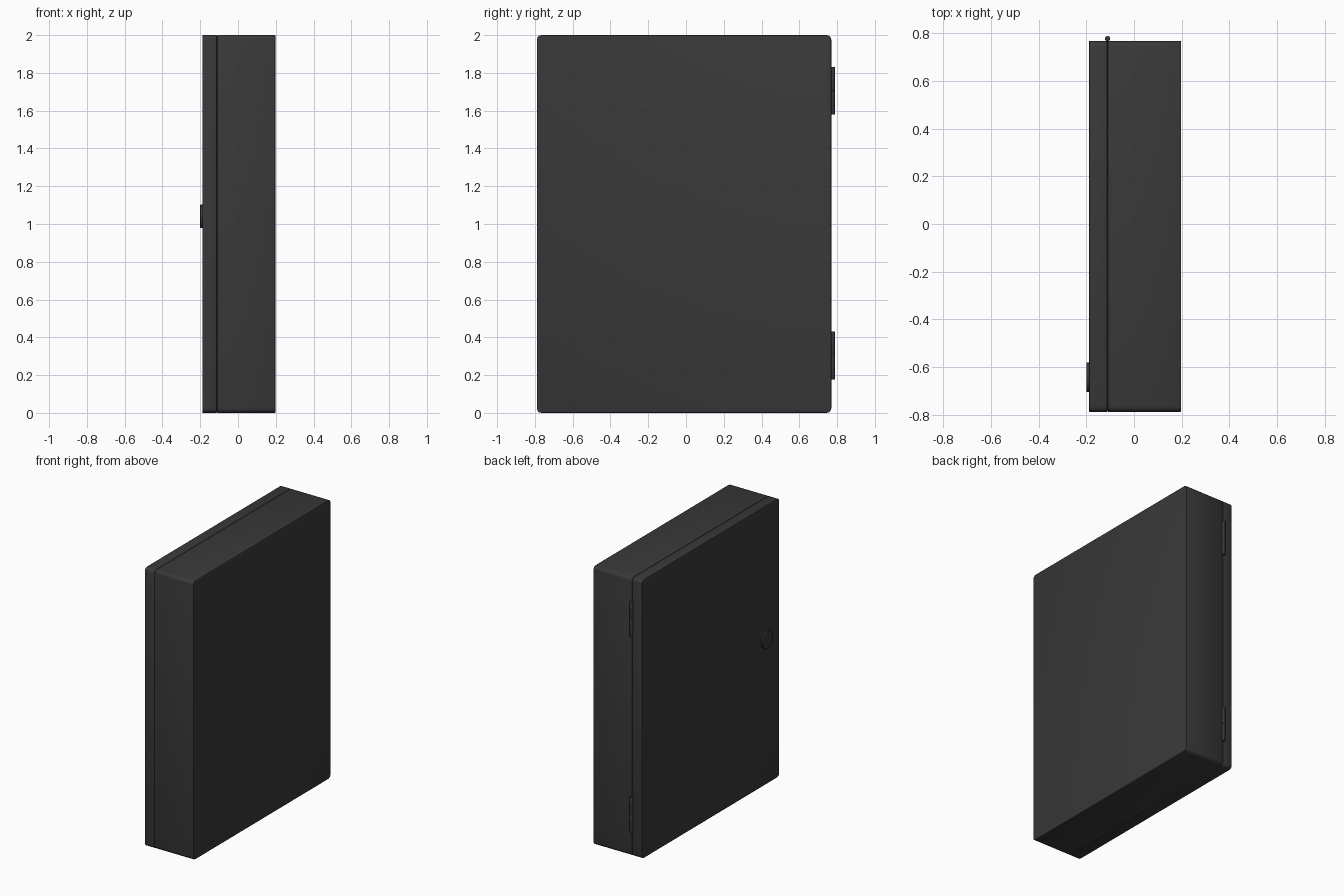
import bpy, bmesh, math

if "Cube" in bpy.data.objects:
    bpy.data.objects.remove(bpy.data.objects["Cube"])

# Dark coating shared by all parts
dark = bpy.data.materials.new("dark_coating")
dark.diffuse_color = (0.04, 0.04, 0.04, 1)
dark.use_nodes = True
dark.node_tree.nodes["Principled BSDF"].inputs["Base Color"].default_value = dark.diffuse_color

Y0, Y1, H = -0.789, 0.769, 2.0


def finish(bm, name):
    mesh = bpy.data.meshes.new(name)
    bm.to_mesh(mesh)
    bm.free()
    obj = bpy.data.objects.new(name, mesh)
    bpy.context.collection.objects.link(obj)
    mesh.materials.append(dark)
    bpy.ops.object.select_all(action='DESELECT')
    obj.select_set(True)
    bpy.context.view_layer.objects.active = obj
    bpy.ops.object.shade_smooth_by_angle(angle=math.radians(35))
    return obj


def slab(name, x0, x1):
    """Box with rounded corners in the yz outline and softened rims."""
    bm = bmesh.new()
    bmesh.ops.create_cube(bm, size=1)
    for v in bm.verts:
        v.co = ((x0 + x1) / 2 + v.co.x * (x1 - x0),
                (Y0 + Y1) / 2 + v.co.y * (Y1 - Y0),
                H / 2 + v.co.z * H)
    corners = [e for e in bm.edges
               if abs(e.verts[0].co.x - e.verts[1].co.x) > 0.01]
    bmesh.ops.bevel(bm, geom=corners, offset=0.024, segments=3,
                    profile=0.5, affect='EDGES')
    rims = [e for e in bm.edges
            if abs(e.verts[0].co.x - e.verts[1].co.x) < 1e-5]
    bmesh.ops.bevel(bm, geom=rims, offset=0.004, segments=2,
                    profile=0.5, affect='EDGES')
    return finish(bm, name)


def cylinder(name, radius, depth, location, along_x=False, bevel=0.002):
    bm = bmesh.new()
    bmesh.ops.create_cone(bm, cap_ends=True, segments=32,
                          radius1=radius, radius2=radius, depth=depth)
    rims = [e for e in bm.edges if abs(e.verts[0].co.z - e.verts[1].co.z) < 1e-5]
    bmesh.ops.bevel(bm, geom=rims, offset=bevel, segments=2,
                    profile=0.5, affect='EDGES')
    obj = finish(bm, name)
    obj.location = location
    if along_x:
        obj.rotation_euler.y = math.radians(90)
    return obj


# Cabinet box and its door, meeting in a fine seam
slab("cabinet_body", -0.111, 0.198)
slab("cabinet_door", -0.189, -0.112)

# Two hinges, each of two knuckles
for label, zc in (("lower", 0.304), ("upper", 1.706)):
    for side, dz in (("bottom", -0.0632), ("top", 0.0632)):
        cylinder(f"{label}_hinge_{side}_knuckle", 0.011, 0.1255,
                 (-0.111, 0.778, zc + dz), bevel=0.001)

# Round lock on the door
cylinder("door_lock", 0.062, 0.03, (-0.185, -0.643, 1.04), along_x=True, bevel=0.003)
